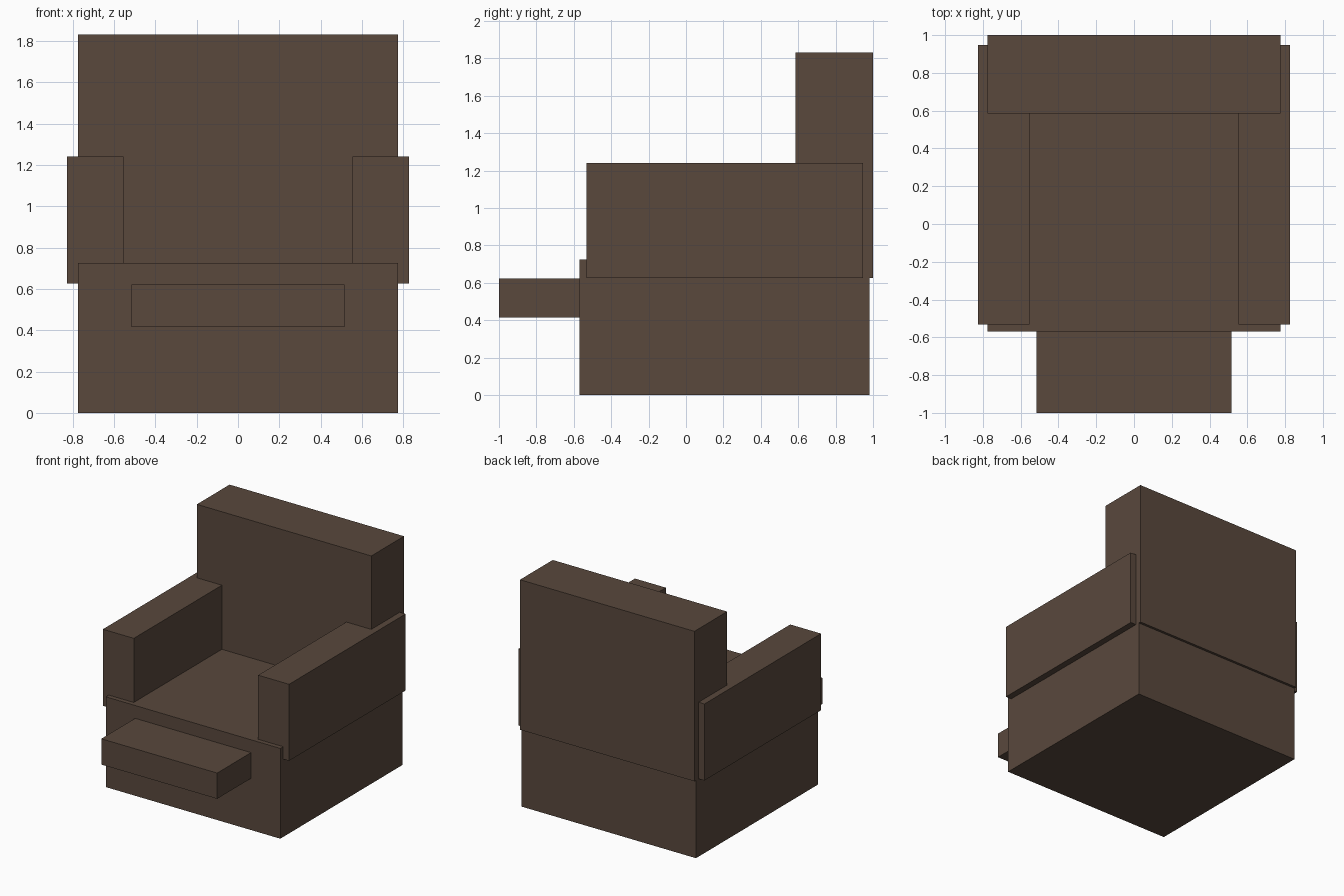
import bpy

if "Cube" in bpy.data.objects:
    bpy.data.objects.remove(bpy.data.objects["Cube"])

# Single upholstery colour
brown = bpy.data.materials.new("dark_brown")
brown.diffuse_color = (0.1, 0.065, 0.046, 1)
brown.use_nodes = True
brown.node_tree.nodes["Principled BSDF"].inputs["Base Color"].default_value = brown.diffuse_color


def box(name, x, y, z):
    """Box spanning the given (min, max) ranges."""
    spans = (x, y, z)
    bpy.ops.mesh.primitive_cube_add(size=1)
    ob = bpy.context.object
    ob.name = name
    for v in ob.data.vertices:
        v.co = [lo + (c + 0.5) * (hi - lo) for c, (lo, hi) in zip(v.co, spans)]
    ob.data.materials.append(brown)
    return ob


# Seat block and backrest
box("seat_base", (-0.775, 0.775), (-0.57, 0.98), (0, 0.725))
box("backrest", (-0.775, 0.775), (0.585, 1.0), (0.625, 1.83))

# Armrests, overhanging the seat block on both sides
for side, name in ((-1, "left_armrest"), (1, "right_armrest")):
    x = sorted((side * 0.553, side * 0.827))
    box(name, x, (-0.533, 0.947), (0.625, 1.24))

# Footrest projecting from the front
box("footrest", (-0.515, 0.515), (-1.0, -0.5), (0.415, 0.622))
